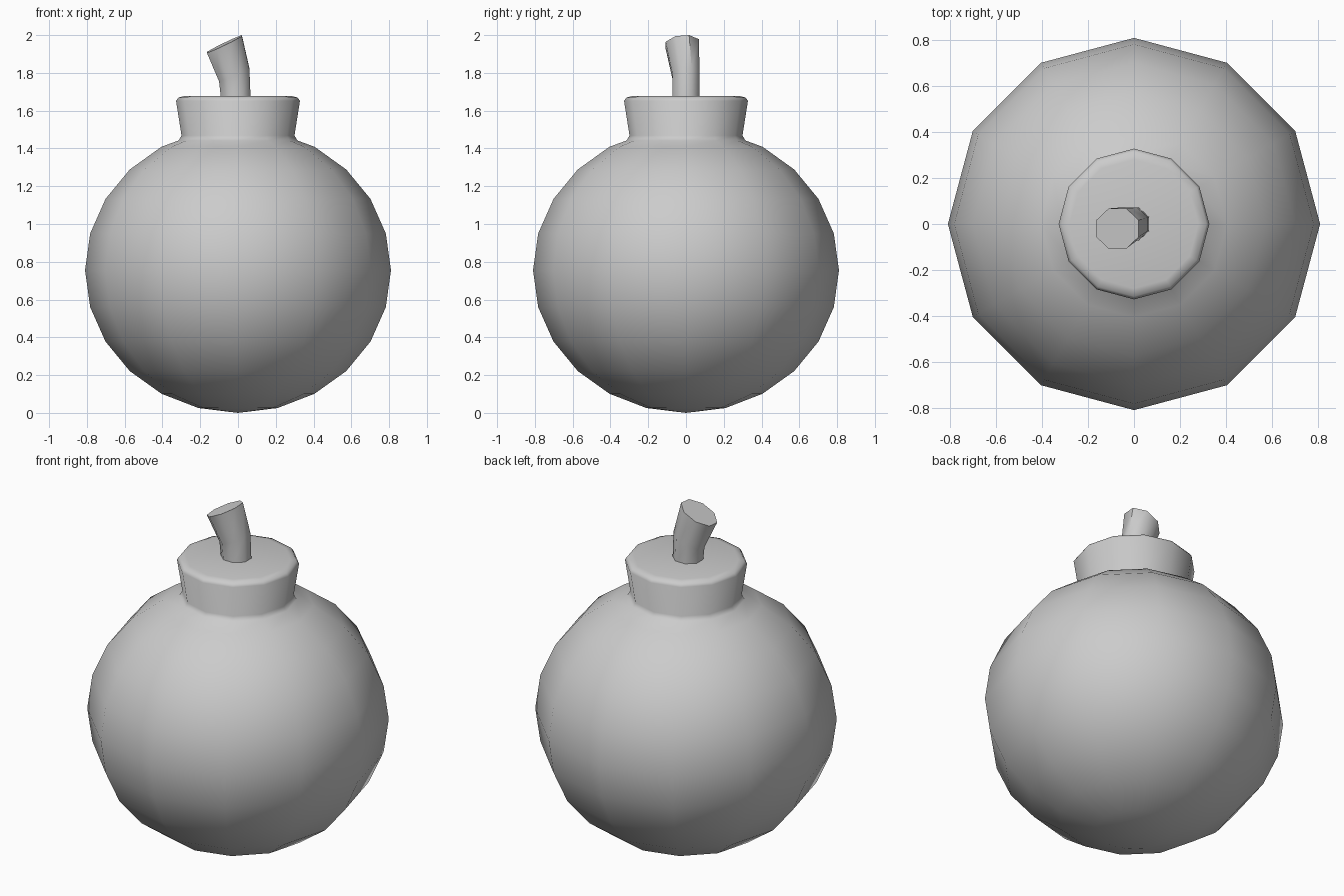
import bpy, bmesh, math
from mathutils import Vector

if "Cube" in bpy.data.objects:
    bpy.data.objects.remove(bpy.data.objects["Cube"])


def loft(name, rings, cap_start=False, cap_end=False, angle=40):
    """Skin rings of points; a one-point ring makes a pole."""
    bm = bmesh.new()
    vs = [[bm.verts.new(p) for p in ring] for ring in rings]
    for a, b in zip(vs, vs[1:]):
        n = max(len(a), len(b))
        for i in range(n):
            j = (i + 1) % n
            if len(a) == 1:
                bm.faces.new((a[0], b[j], b[i]))
            else:
                bm.faces.new((a[i], a[j], b[j], b[i]))
    if cap_start:
        bm.faces.new(vs[0][::-1])
    if cap_end:
        bm.faces.new(vs[-1])
    bmesh.ops.recalc_face_normals(bm, faces=bm.faces)
    me = bpy.data.meshes.new(name)
    bm.to_mesh(me)
    bm.free()
    ob = bpy.data.objects.new(name, me)
    bpy.context.collection.objects.link(ob)
    bpy.ops.object.select_all(action='DESELECT')
    ob.select_set(True)
    bpy.context.view_layer.objects.active = ob
    bpy.ops.object.shade_smooth_by_angle(angle=math.radians(angle))
    return ob


def circle(r, z, n=12):
    return [(r * math.cos(math.tau * i / n), r * math.sin(math.tau * i / n), z)
            for i in range(n)]


# round body, twelve sided, open where it meets the collar
R, H, CZ = 0.81, 0.755, 0.755
body = [[(0, 0, 0)]]
for k in range(1, 11):
    t = math.radians(15 * k)
    body.append(circle(R * math.sin(t), CZ - H * math.cos(t)))

# flared collar with a small fillet at the foot and a bevelled rim
collar = [(0.315, 1.442), (0.299, 1.468), (0.328, 1.652), (0.315, 1.67), (0.28, 1.678)]
loft("body_and_collar", body + [circle(r, z) for r, z in collar], cap_end=True, angle=75)


# bent fuse with a slanted tip: centre, radii, slope of ring in x and y
def fuse_ring(c, rx, ry, sx, sy):
    pts = []
    for i in range(8):
        a = math.tau * (i + 0.5) / 8
        x, y = rx * math.cos(a), ry * math.sin(a)
        pts.append(Vector(c) + Vector((x, y, sx * x + sy * y)))
    return pts


fuse = [
    fuse_ring((-0.012, 0, 1.67), 0.085, 0.078, 0, 0),
    fuse_ring((-0.02, 0, 1.79), 0.087, 0.078, 0.4, 0.1),
    fuse_ring((-0.072, -0.02, 1.953), 0.1, 0.095, 0.48, 0.08),
]
loft("fuse", fuse, cap_end=True, angle=50)
